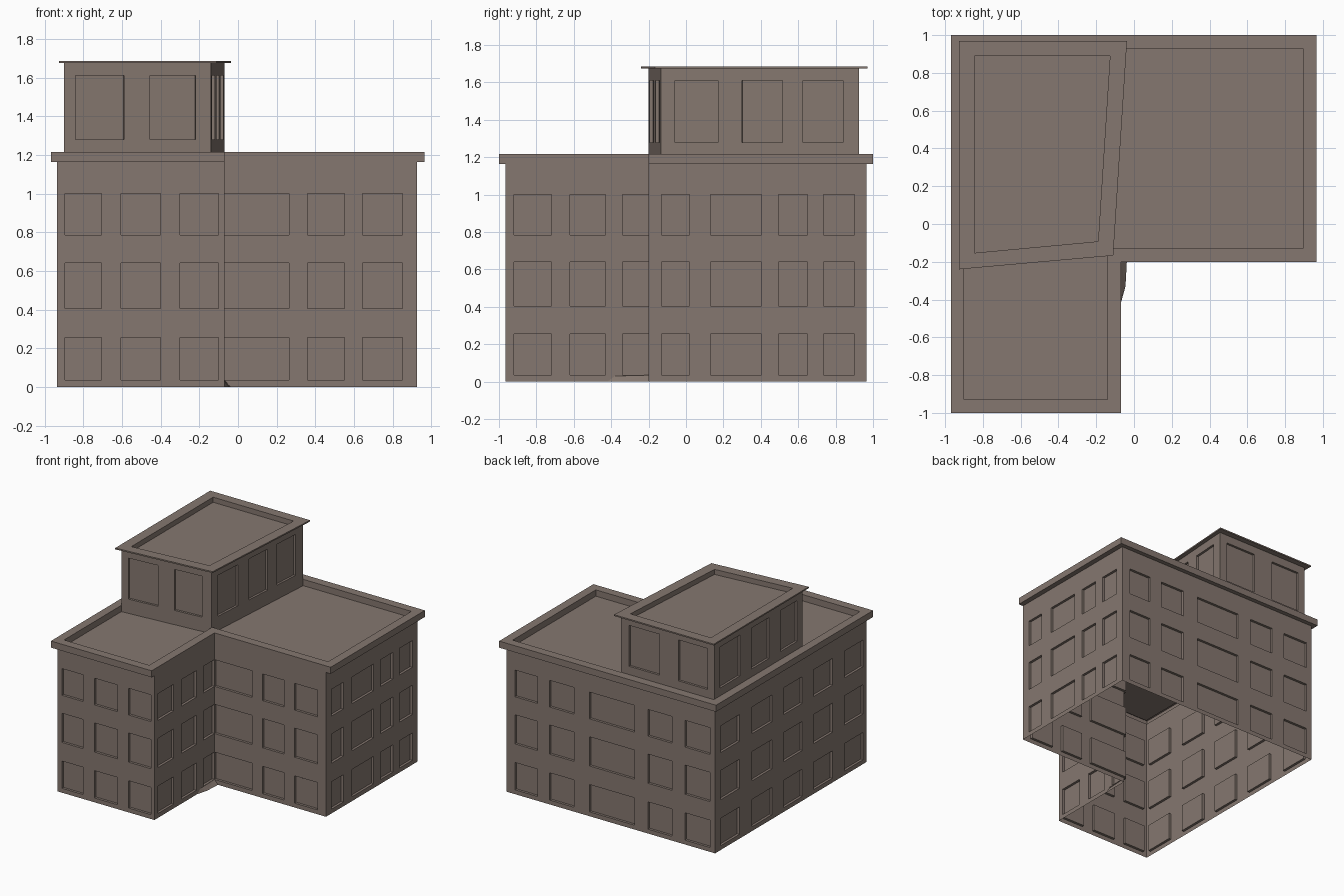
import bpy, bmesh
from mathutils import Vector

if "Cube" in bpy.data.objects:
    bpy.data.objects.remove(bpy.data.objects["Cube"])

stone = bpy.data.materials.new("warm grey stone")
stone.diffuse_color = (0.235, 0.186, 0.160, 1)
stone.use_nodes = True
stone.node_tree.nodes["Principled BSDF"].inputs["Base Color"].default_value = stone.diffuse_color


def finish(name, bm):
    bmesh.ops.remove_doubles(bm, verts=bm.verts, dist=1e-5)
    me = bpy.data.meshes.new(name)
    bm.to_mesh(me)
    bm.free()
    me.materials.append(stone)
    ob = bpy.data.objects.new(name, me)
    bpy.context.collection.objects.link(ob)
    return ob


def quad(bm, pts):
    # skip collapsed quads where walls and cornice are flush
    area = (pts[2] - pts[0]).cross(pts[3] - pts[1]).length
    if area > 1e-6:
        bm.faces.new([bm.verts.new(p) for p in pts])


def wall(bm, a, b, z0, z1, axis, spans, rows, depth):
    """Wall from a to b, with recessed windows at every span and row."""
    a, b = Vector((*a, 0)), Vector((*b, 0))
    d = b - a
    inward = Vector((-d.y, d.x, 0)).normalized() * depth
    wins = [sorted((v - a[axis]) / d[axis] for v in s) for s in spans]
    ts = sorted({0.0, 1.0, *(t for w in wins for t in w)})
    zs = sorted({z0, z1, *(z for r in rows for z in r)})
    for t0, t1 in zip(ts, ts[1:]):
        for h0, h1 in zip(zs, zs[1:]):
            c = [a + d * t + Vector((0, 0, h))
                 for t, h in ((t0, h0), (t1, h0), (t1, h1), (t0, h1))]
            tm, hm = (t0 + t1) / 2, (h0 + h1) / 2
            if any(w[0] < tm < w[1] for w in wins) and any(r[0] < hm < r[1] for r in rows):
                e = [p + inward for p in c]
                quad(bm, e)
                for i in range(4):
                    j = (i + 1) % 4
                    quad(bm, [c[i], c[j], e[j], e[i]])
            else:
                quad(bm, c)


def walls(name, pts, z0, z1, windows, rows, depth):
    bm = bmesh.new()
    for i, (axis, spans) in enumerate(windows):
        wall(bm, pts[i], pts[(i + 1) % len(pts)], z0, z1, axis, spans, rows, depth)
    finish(name, bm)


def roof(name, wall_pts, outer, inner, z0, z1, floor):
    """Overhanging cornice with a sunken flat roof."""
    bm = bmesh.new()
    rings = [[Vector((x, y, z)) for x, y in pts] for pts, z in
             ((wall_pts, z0), (outer, z0), (outer, z1), (inner, z1), (inner, floor))]
    n = len(outer)
    for lo, hi in zip(rings, rings[1:]):
        for i in range(n):
            j = (i + 1) % n
            quad(bm, [lo[i], lo[j], hi[j], hi[i]])
    bm.faces.new([bm.verts.new(p) for p in rings[-1]])
    finish(name, bm)


# Main L-shaped block, open underneath
body = [(-.935, -.965), (-.07, -.965), (-.07, -.2), (.925, -.2), (.925, .965), (-.935, .965)]
body_windows = [
    (0, [(-.895, -.705), (-.605, -.4), (-.3, -.1)]),
    (1, [(-.92, -.72), (-.62, -.43), (-.34, -.2)]),
    (0, [(-.07, .265), (.36, .55), (.645, .85)]),
    (1, [(-.13, .02), (.13, .405), (.495, .65), (.735, .9)]),
    (0, [(.65, .85), (.325, .54), (-.215, .185), (-.55, -.335), (-.89, -.665)]),
    (1, [(.655, .895), (.24, .495), (-.145, .095), (-.53, -.29), (-.92, -.68)]),
]
walls("main_walls", body, 0, 1.163, body_windows,
      [(.035, .255), (.405, .64), (.785, 1.0)], .02)
roof("main_cornice_roof", body,
     [(-.968, -1), (-.07, -1), (-.07, -.2), (.966, -.2), (.966, 1), (-.968, 1)],
     [(-.9, -.93), (-.14, -.93), (-.14, -.13), (.895, -.13), (.895, .93), (-.9, .93)],
     1.163, 1.216, 1.165)

# Skewed penthouse
pent = [(-.9, -.2), (-.14, -.135), (-.07, .925), (-.9, .925)]
pent_windows = [
    (0, [(-.84, -.59), (-.455, -.22)]),
    (1, [(-.06, .17), (.3, .515), (.625, .84)]),
    (0, [(-.41, -.14), (-.84, -.58)]),
    (1, [(.6, .85), (.23, .45), (-.13, .08)]),
]
walls("penthouse_walls", pent, 1.165, 1.675, pent_windows, [(1.28, 1.61)], .018)
roof("penthouse_cornice_roof", pent,
     [(-.927, -.24), (-.11, -.167), (-.037, .97), (-.927, .97)],
     [(-.845, -.153), (-.19, -.092), (-.127, .89), (-.845, .89)],
     1.675, 1.686, 1.645)

# Small sloped wedge at the foot of the inner corner
bm = bmesh.new()
v = [bm.verts.new(p) for p in ((-.07, -.42, 0), (-.045, -.33, 0), (-.038, -.2, 0),
                               (-.07, -.2, .035), (-.07, -.38, .03))]
bm.faces.new((v[0], v[1], v[4]))
bm.faces.new((v[1], v[2], v[3]))
bm.faces.new((v[1], v[3], v[4]))
finish("corner_wedge", bm)
